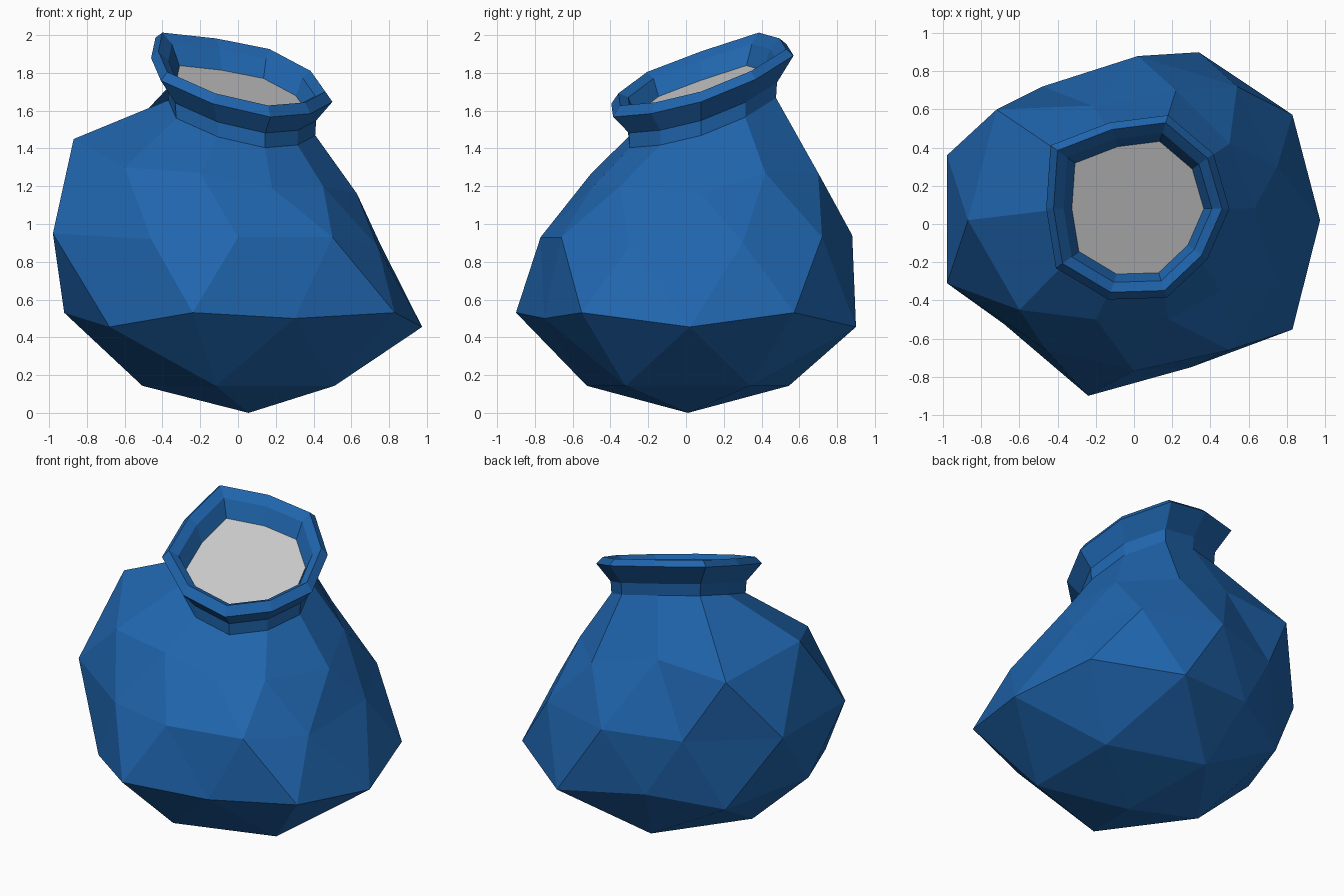
import bpy, bmesh
from math import atan2, degrees, radians, cos, sin

if "Cube" in bpy.data.objects:
    bpy.data.objects.remove(bpy.data.objects["Cube"])

# Lip outline: tilted plane, slightly uneven ten-sided ring
CX, CY = 0.02, 0.08
RADII = [.48, .49, .515, .475, .565, .48, .53, .50, .49, .45]


def ring_point(i, ratio, dz):
    a, r = radians(36 * i), RADII[i] * ratio
    x, y = CX + r * cos(a), CY + r * sin(a)
    return (x, y, 1.74 - 0.241 * x + 0.342 * y + dz)


def make_object(name, bm, mat=None):
    mesh = bpy.data.meshes.new(name)
    bm.to_mesh(mesh)
    bm.free()
    if mat:
        mesh.materials.append(mat)
    ob = bpy.data.objects.new(name, mesh)
    bpy.context.collection.objects.link(ob)
    return ob


blue = bpy.data.materials.new("blue_glaze")
blue.diffuse_color = (0.014, 0.13, 0.42, 1)
blue.use_nodes = True
blue.node_tree.nodes["Principled BSDF"].inputs["Base Color"].default_value = blue.diffuse_color

# Hand-dented vertices, keyed by level and compass angle
dents = {
    "equator": {18: (.75, .30, .90), 54: (.54, .72, .93), 90: (.02, .88, .94),
                126: (-.48, .72, .93), 162: (-.98, .36, .95), 198: (-.98, -.31, .95),
                234: (-.46, -.66, .92), 270: (0, -.77, .93), 306: (.50, -.66, .93),
                342: (.74, -.30, .88)},
    "upper": {0: (.63, .08, 1.16), 36: (.50, .42, 1.27), 72: (.22, .70, 1.27),
              108: (-.22, .62, 1.38), 144: (-.72, .60, 1.35), 180: (-.87, .02, 1.45),
              216: (-.60, -.45, 1.30), 252: (-.20, -.50, 1.27), 288: (.18, -.50, 1.19),
              324: (.45, -.35, 1.20)},
    "lower": {0: (.975, .02, .455), 72: (.34, .90, .455), 108: (-.24, .78, .53),
              180: (-.92, 0, .53), 288: (.30, -.75, .50)},
}

# Body: faceted sphere with its top cut off and sides dented
bm = bmesh.new()
bmesh.ops.create_icosphere(bm, subdivisions=2, radius=1)
bmesh.ops.delete(bm, geom=[v for v in bm.verts if v.co.z > 0.7], context='VERTS')
shoulder = [None] * 10
for v in bm.verts:
    x, y, z = v.co
    angle = round(degrees(atan2(y, x))) % 360
    level = ("upper" if z > .2 else "equator" if z > -.2
             else "lower" if z > -.7 else "base")
    if level == "upper":
        shoulder[round(angle / 36) % 10] = v
    v.co = (x * 1.07 + .056, y * 1.07 + .01, z * .96 + .96)
    for key, pos in dents.get(level, {}).items():
        if abs(key - angle) < 5 or abs(key - angle) > 355:
            v.co = pos

# Neck and lip: rings stacked on the shoulder, then folded inward
profile = [(.81, -.20), (.82, -.12), (1.0, 0), (.92, .045), (.81, .01), (.71, -.10)]
prev = shoulder
for k, (ratio, dz) in enumerate(profile):
    ring = [bm.verts.new(ring_point(i, ratio, dz)) for i in range(10)]
    for i in range(10):
        j = (i + 1) % 10
        bm.faces.new((prev[i], prev[j], ring[j], ring[i]))
    prev = ring
bmesh.ops.recalc_face_normals(bm, faces=bm.faces[:])
make_object("pot", bm, blue)

# Contents: flat surface inside the neck
bm = bmesh.new()
bm.faces.new([bm.verts.new(ring_point(i, .72, -.085)) for i in range(10)])
make_object("contents", bm)
